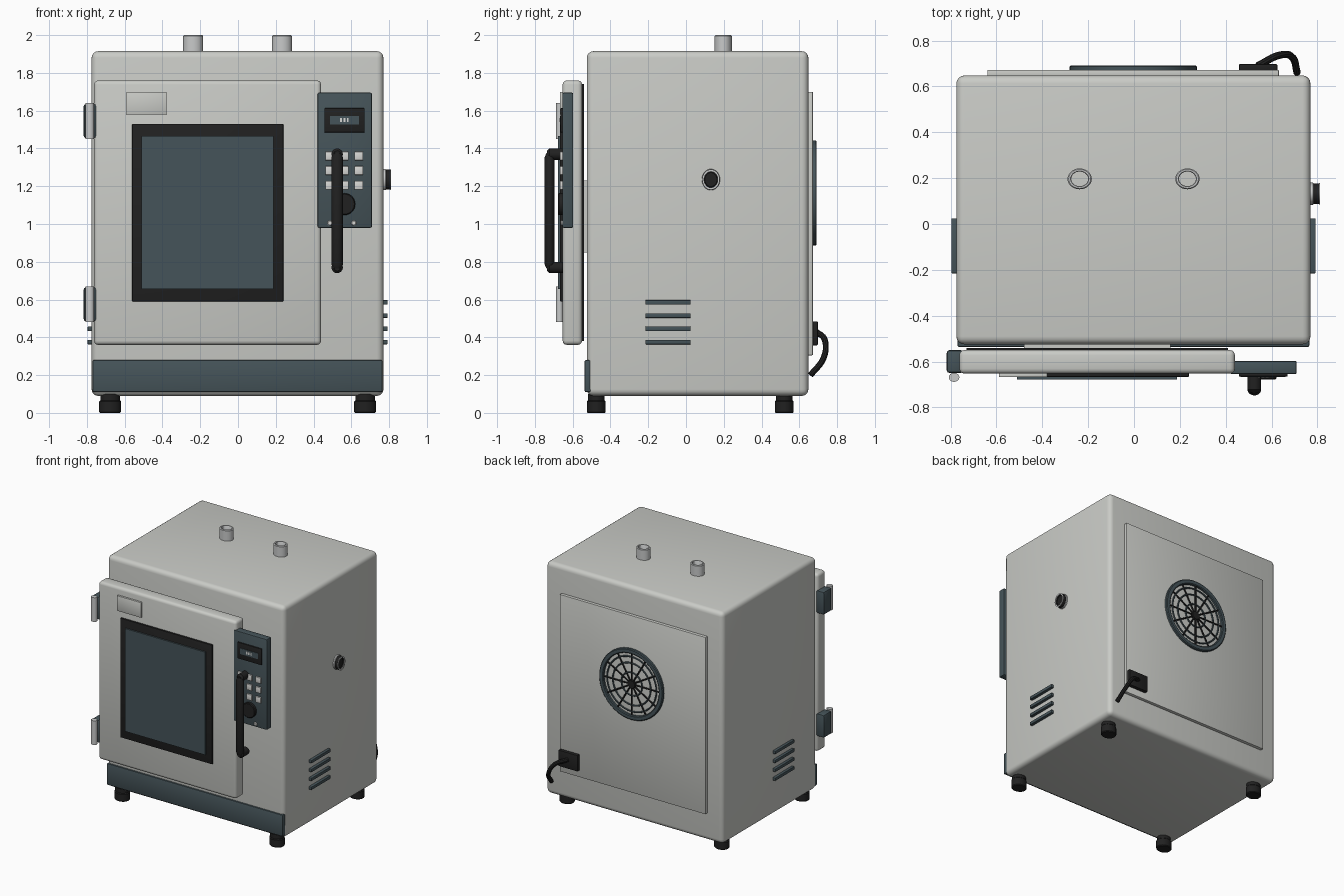
import bpy, bmesh
from math import pi, sin, cos, radians
from mathutils import Vector, Matrix

if "Cube" in bpy.data.objects:
    bpy.data.objects.remove(bpy.data.objects["Cube"], do_unlink=True)


def material(name, r, g, b):
    m = bpy.data.materials.new(name)
    m.use_nodes = True
    m.diffuse_color = (r, g, b, 1)
    m.node_tree.nodes["Principled BSDF"].inputs["Base Color"].default_value = (r, g, b, 1)
    return m


SHELL = material("warm grey enamel", 0.59, 0.60, 0.57)
SLATE = material("slate blue", 0.06, 0.088, 0.1)
BLACK = material("black rubber", 0.015, 0.015, 0.015)
STEEL = material("pale steel", 0.58, 0.59, 0.59)
WHITE = material("pale button", 0.68, 0.68, 0.66)
SQUASH = 0.86  # round fittings are slightly oval in depth


def smooth(ob):
    bpy.ops.object.select_all(action="DESELECT")
    ob.select_set(True)
    bpy.context.view_layer.objects.active = ob
    bpy.ops.object.shade_smooth_by_angle(angle=radians(35))


def finish(name, bm, mat):
    bmesh.ops.recalc_face_normals(bm, faces=bm.faces)
    me = bpy.data.meshes.new(name)
    bm.to_mesh(me)
    bm.free()
    me.materials.append(mat)
    ob = bpy.data.objects.new(name, me)
    bpy.context.collection.objects.link(ob)
    smooth(ob)
    return ob


def box(name, xs, ys, zs, mat, bevel=0.0, segments=2):
    bm = bmesh.new()
    bmesh.ops.create_cube(bm, size=1)
    for v in bm.verts:
        v.co = [r[0] if c < 0 else r[1] for c, r in zip(v.co, (xs, ys, zs))]
    if bevel:
        bmesh.ops.bevel(bm, geom=bm.edges[:], offset=bevel, segments=segments,
                        profile=0.5, affect="EDGES")
    return finish(name, bm, mat)


def lathe(name, profile, centre, axis, mat, closed=False, steps=32):
    """Turn (radius, height) points around the axis through centre."""
    bm = bmesh.new()
    vs = [bm.verts.new((r, 0, h)) for r, h in profile]
    edges = [bm.edges.new(p) for p in zip(vs, vs[1:])]
    if closed:
        edges.append(bm.edges.new((vs[-1], vs[0])))
    bmesh.ops.spin(bm, geom=vs + edges, cent=(0, 0, 0), axis=(0, 0, 1),
                   angle=2 * pi, steps=steps)
    bmesh.ops.remove_doubles(bm, verts=bm.verts, dist=1e-5)
    turn = Vector(axis).to_track_quat("Z", "Y").to_matrix().to_4x4()
    bm.transform(turn)
    if not axis[1]:
        bm.transform(Matrix.Diagonal((1, SQUASH, 1, 1)))
    bm.transform(Matrix.Translation(centre))
    return finish(name, bm, mat)


def disc(name, r, depth, centre, axis, mat, chamfer=0.005):
    return lathe(name, [(0, 0), (r, 0), (r, depth - chamfer),
                        (r - chamfer, depth), (0, depth)], centre, axis, mat)


def wire(name, points, r, mat, cyclic=False, curved=False):
    cu = bpy.data.curves.new(name, "CURVE")
    cu.dimensions = "3D"
    cu.bevel_depth = r
    cu.bevel_resolution = 3
    cu.use_fill_caps = True
    sp = cu.splines.new("BEZIER" if curved else "POLY")
    pts = sp.bezier_points if curved else sp.points
    pts.add(len(points) - 1)
    for p, co in zip(pts, points):
        if curved:
            p.co = co
            p.handle_left_type = p.handle_right_type = "AUTO"
        else:
            p.co = (*co, 1)
    sp.use_cyclic_u = cyclic
    cu.materials.append(mat)
    ob = bpy.data.objects.new(name, cu)
    bpy.context.collection.objects.link(ob)
    bpy.ops.object.select_all(action="DESELECT")
    ob.select_set(True)
    bpy.context.view_layer.objects.active = ob
    bpy.ops.object.convert(target="MESH")
    smooth(bpy.context.object)


FRONT, BACK, UP, SIDE = (0, -1, 0), (0, 1, 0), (0, 0, 1), (1, 0, 0)

# Cabinet, kick plate and feet
box("cabinet", (-0.775, 0.77), (-0.525, 0.648), (0.09, 1.915), SHELL, 0.035, 4)
box("kick_plate", (-0.77, 0.765), (-0.537, -0.5), (0.11, 0.28), SLATE, 0.008)
for x in (-0.677, 0.673):
    for y in (-0.475, 0.52):
        lathe("foot", [(0, 0), (0.053, 0), (0.058, 0.006), (0.058, 0.06),
                       (0.052, 0.066), (0.052, 0.1), (0, 0.1)], (x, y, 0), UP, BLACK)

# Door with seal, window and name plate
box("door", (-0.762, 0.44), (-0.653, -0.55), (0.36, 1.76), SHELL, 0.022, 3)
box("door_seal", (-0.73, 0.41), (-0.555, -0.54), (0.38, 1.74), BLACK)
box("inner_plate", (-0.48, 0.16), (-0.545, -0.52), (0.85, 1.23), SHELL)
box("window_frame", (-0.56, 0.24), (-0.667, -0.645), (0.59, 1.53), BLACK, 0.004)
box("window_glass", (-0.51, 0.187), (-0.678, -0.66), (0.655, 1.465), SLATE)
box("name_plate", (-0.59, -0.378), (-0.668, -0.65), (1.58, 1.70), SHELL, 0.003)

# Hinges
for z in (0.575, 1.545):
    box("hinge_block", (-0.817, -0.745), (-0.65, -0.55), (z - 0.09, z + 0.09), SLATE, 0.012)
    lathe("hinge_barrel", [(0, -0.095), (0.023, -0.095), (0.023, 0.095), (0, 0.095)],
          (-0.785, -0.669, z), UP, STEEL)

# Control panel
box("control_panel", (0.42, 0.71), (-0.655, -0.597), (0.98, 1.695), SLATE, 0.008)
box("display_bezel", (0.458, 0.67), (-0.665, -0.65), (1.485, 1.613), BLACK, 0.003)
box("display_screen", (0.487, 0.641), (-0.668, -0.66), (1.527, 1.573), SLATE)
for x in (0.545, 0.563, 0.581):
    box("readout_mark", (x - 0.005, x + 0.005), (-0.67, -0.665), (1.54, 1.562), WHITE)
for x in (0.485, 0.562, 0.64):
    for z in (1.205, 1.283, 1.36):
        box("button", (x - 0.023, x + 0.023), (-0.667, -0.65),
            (z - 0.023, z + 0.023), WHITE, 0.003)
disc("dial", 0.058, 0.026, (0.563, -0.652, 1.105), FRONT, BLACK)
for x in (0.487, 0.613):
    disc("indicator_lamp", 0.014, 0.012, (x, -0.652, 1.005), FRONT, WHITE, 0.004)

# Door handle: upright grip on two stand-offs
lathe("handle_grip", [(0, -0.31), (0.02, -0.305), (0.03, -0.285), (0.03, 0.285),
                      (0.02, 0.305), (0, 0.31)], (0.525, -0.722, 1.07), UP, BLACK)
for z in (0.77, 1.37):
    disc("handle_standoff", 0.03, 0.085, (0.525, -0.65, z), FRONT, BLACK, 0.012)

# Roof pipes
for x in (-0.237, 0.233):
    lathe("roof_pipe", [(0.053, 0), (0.053, 0.095), (0.048, 0.1), (0.04, 0.1),
                        (0.037, 0.096), (0.037, 0)], (x, 0.197, 1.9), UP, STEEL, True)

# Side port
disc("port_flange", 0.056, 0.02, (0.765, 0.132, 1.235), SIDE, STEEL)
lathe("port_sleeve", [(0.053, 0), (0.053, 0.03), (0.043, 0.03), (0.043, 0)],
      (0.78, 0.132, 1.235), SIDE, BLACK, True)
lathe("port_rim", [(0.054, 0), (0.054, 0.003), (0.042, 0.003), (0.042, 0)],
      (0.808, 0.132, 1.235), SIDE, STEEL, True)
disc("port_plug", 0.042, 0.02, (0.78, 0.132, 1.235), SIDE, BLACK)

# Side vents
for xs in ((-0.796, -0.765), (0.76, 0.792)):
    for i in range(4):
        z = 0.375 + 0.07 * i
        box("vent_slat", xs, (-0.215, 0.025), (z - 0.012, z + 0.012), SLATE, 0.003)

# Rear panel with fan guard
box("rear_panel", (-0.64, 0.632), (0.64, 0.672), (0.305, 1.70), SHELL, 0.004)
hub = Vector((-0.003, 0.68, 1.165))
lathe("fan_ring", [(0.278, -0.01), (0.278, 0.007), (0.272, 0.012), (0.248, 0.012),
                   (0.242, 0.007), (0.242, -0.01)], hub, BACK, SLATE, True, 48)


def around(r, a):
    return hub + Vector((r * cos(a), 0, r * sin(a)))


for r in (0.09, 0.165, 0.215):
    wire("guard_ring", [around(r, 2 * pi * i / 40) for i in range(40)], 0.006, SLATE, True)
for i in range(12):
    a = 2 * pi * i / 12
    wire("guard_spoke", [around(0.02, a), around(0.25, a)], 0.006, BLACK)
disc("fan_hub", 0.035, 0.016, hub - Vector((0, 0.008, 0)), BACK, BLACK)

# Power inlet and cable
box("power_inlet", (0.458, 0.625), (0.665, 0.698), (0.358, 0.485), BLACK, 0.005)
wire("power_cable", [(0.54, 0.69, 0.43), (0.63, 0.735, 0.385), (0.69, 0.728, 0.29),
                     (0.712, 0.66, 0.2)], 0.016, BLACK, curved=True)
